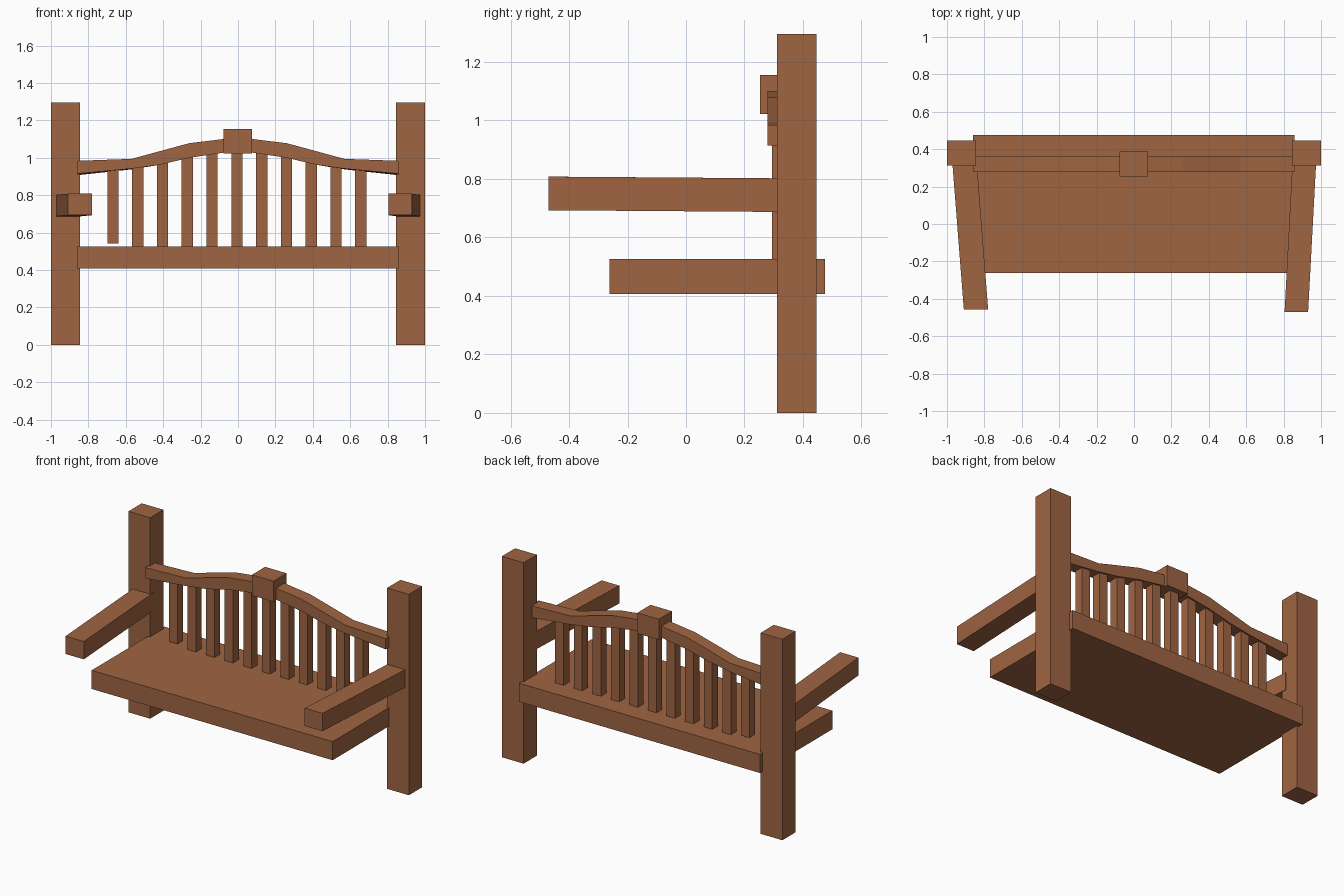
import bpy

if "Cube" in bpy.data.objects:
    bpy.data.objects.remove(bpy.data.objects["Cube"])

wood = bpy.data.materials.new("warm brown wood")
wood.diffuse_color = (0.35, 0.129, 0.054, 1)
wood.use_nodes = True
wood.node_tree.nodes["Principled BSDF"].inputs["Base Color"].default_value = wood.diffuse_color


def sweep(name, sections):
    """Solid from a row of four-cornered cross-sections, capped at both ends."""
    verts = [p for s in sections for p in s]
    faces = [(3, 2, 1, 0)]
    for i in range(len(sections) - 1):
        a = i * 4
        faces += [(a + k, a + (k + 1) % 4, a + 4 + (k + 1) % 4, a + 4 + k) for k in range(4)]
    n = len(verts)
    faces.append((n - 4, n - 3, n - 2, n - 1))
    me = bpy.data.meshes.new(name)
    me.from_pydata(verts, [], faces)
    me.materials.append(wood)
    ob = bpy.data.objects.new(name, me)
    bpy.context.collection.objects.link(ob)
    return ob


def box(name, x0, x1, y0, y1, z0, z1):
    return sweep(name, [[(x0, y0, z), (x1, y0, z), (x1, y1, z), (x0, y1, z)] for z in (z0, z1)])


# Tall posts at both ends
for side, x0 in (("left", -1.0), ("right", 0.845)):
    box(side + "_post", x0, x0 + 0.155, 0.312, 0.447, 0, 1.295)

# Thick seat slab
box("seat", -0.86, 0.858, -0.262, 0.476, 0.407, 0.527)

# Wavy top rail: (distance from centre, front bottom, back bottom, top)
half = [(0.858, 0.915, 0.907, 0.984), (0.57, 0.942, 0.938, 0.994), (0.42, 0.962, 0.962, 1.035),
        (0.26, 1.0, 1.0, 1.078), (0.08, 1.027, 1.027, 1.1)]
stations = [(-x, a, b, t) for x, a, b, t in half] + half[::-1]
sweep("top_rail", [[(x, 0.278, a), (x, 0.363, b), (x, 0.363, t), (x, 0.278, t)]
                   for x, a, b, t in stations])

# Square block at the crest of the rail
box("crest_block", -0.078, 0.076, 0.253, 0.387, 1.022, 1.155)


def rail_mid(x):
    """Height inside the rail at x."""
    for p, q in zip(stations, stations[1:]):
        if p[0] <= x <= q[0]:
            f = (x - p[0]) / (q[0] - p[0])
            return ((p[1] + p[3]) * (1 - f) + (q[1] + q[3]) * f) / 2


# Upright back slats
for i in range(11):
    x = -0.668 + i * 0.1324
    box(f"back_slat_{i + 1}", x - 0.03, x + 0.03, 0.294, 0.352,
        0.543 if i == 0 else 0.515, rail_mid(x))

# Armrests, each leaning slightly inward: (outer, inner) x at back and front
for side, back, front, yf in (("left", (-0.973, -0.842), (-0.91, -0.78), -0.456),
                              ("right", (0.848, 0.975), (0.805, 0.931), -0.47)):
    sweep(side + "_armrest",
          [[(x0, y, z0), (x1, y, z0), (x1, y, z1), (x0, y, z1)]
           for (x0, x1), y, z0, z1 in ((front, yf, 0.693, 0.808), (back, 0.35, 0.687, 0.802))])

# Keep every face pointing outward
import bmesh
for ob in bpy.context.collection.objects:
    bm = bmesh.new()
    bm.from_mesh(ob.data)
    bmesh.ops.recalc_face_normals(bm, faces=bm.faces)
    bm.to_mesh(ob.data)
    bm.free()
